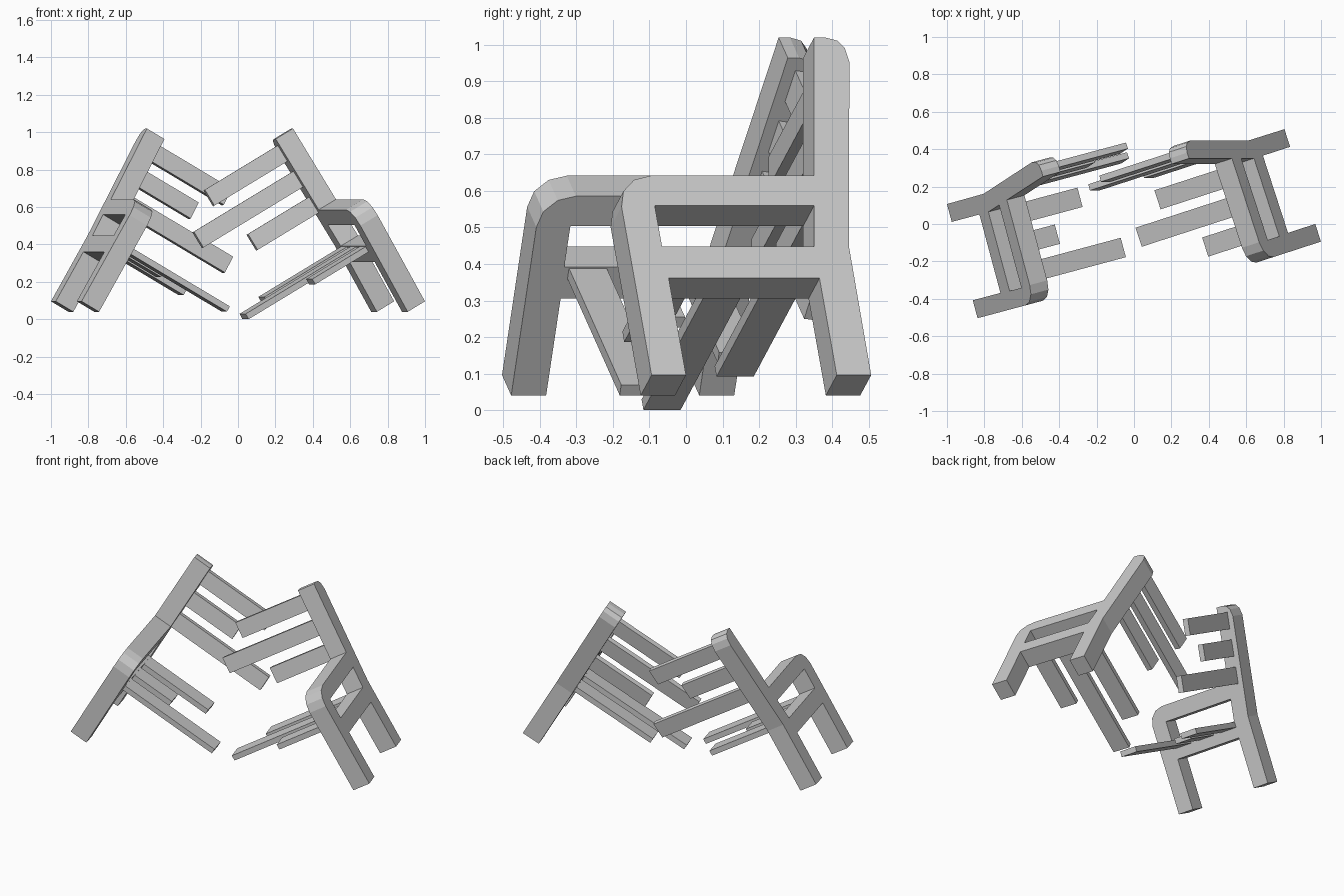
import bpy, bmesh
from math import radians, sin, cos
from mathutils import Matrix, Vector

if "Cube" in bpy.data.objects:
    bpy.data.objects.remove(bpy.data.objects["Cube"])

# Side frame profile: (depth, height), with arm opening
ARC = [(-0.099 * cos(radians(a)), 0.532 + 0.098 * sin(radians(a))) for a in (90, 60, 30, 0)]
OUTLINE = [(-.099, 0), (0, 0), (0, .306), (.434, .306), (.434, 0), (.533, 0),
           (.535, .406), (.631, .99), (.625, 1.033), (.607, 1.057), (.574, 1.067),
           (.542, 1.067), (.471, .63)] + ARC
HOLE = [(-.003, .406), (.435, .406), (.456, .536), (-.003, .536)]
THICK = 0.112
LEAN = 0.162


def link(name, mesh, matrix):
    ob = bpy.data.objects.new(name, mesh)
    bpy.context.collection.objects.link(ob)
    ob.matrix_world = matrix
    return ob


def side_frame(name, matrix, side):
    cu = bpy.data.curves.new(name, 'CURVE')
    cu.dimensions = '2D'
    cu.fill_mode = 'BOTH'
    cu.extrude = THICK / 2
    for pts in (OUTLINE, HOLE):
        sp = cu.splines.new('POLY')
        sp.points.add(len(pts) - 1)
        for p, (v, h) in zip(sp.points, pts):
            p.co = (v, h, 0, 1)
        sp.use_cyclic_u = True
    tmp = bpy.data.objects.new("profile_helper", cu)
    bpy.context.collection.objects.link(tmp)
    bpy.context.view_layer.update()
    dg = bpy.context.evaluated_depsgraph_get()
    me = bpy.data.meshes.new_from_object(tmp.evaluated_get(dg))
    bpy.data.objects.remove(tmp)
    bm = bmesh.new()
    bm.from_mesh(me)
    bmesh.ops.translate(bm, verts=bm.verts, vec=(0, 0, side * THICK / 2))
    bmesh.ops.remove_doubles(bm, verts=bm.verts, dist=1e-4)
    bmesh.ops.recalc_face_normals(bm, faces=bm.faces)
    for f in bm.faces:
        f.smooth = False
    bm.to_mesh(me)
    bm.free()
    link(name, me, matrix)


def slat(name, matrix, side, quad, length):
    # extrude a four-point section inward from the frame
    bm = bmesh.new()
    face = bm.faces.new([bm.verts.new((v, h, side * 0.1)) for v, h in quad])
    ext = bmesh.ops.extrude_face_region(bm, geom=[face], use_keep_orig=True)
    vs = [g for g in ext['geom'] if isinstance(g, bmesh.types.BMVert)]
    bmesh.ops.translate(bm, verts=vs, vec=(0, 0, side * (length - 0.1)))
    bmesh.ops.recalc_face_normals(bm, faces=bm.faces)
    me = bpy.data.meshes.new(name)
    bm.to_mesh(me)
    bm.free()
    link(name, me, matrix)


def bench_half(label, lean, yaw, origin, back_lengths, seat_lengths):
    # lean = +1 tips towards +x, -1 towards -x
    t, a = radians(30), radians(yaw)
    d = Vector((-sin(a), cos(a), 0))
    u = Vector((lean * sin(t) * cos(a), lean * sin(t) * sin(a), cos(t)))
    m = Matrix((d, u, d.cross(u))).transposed().to_4x4()
    m.translation = origin
    side_frame(label + "_side_frame", m, lean)
    # backrest slats, top to bottom
    for i, (top, n) in enumerate(zip((1.027, .868, .709), back_lengths)):
        bot = top - 0.098
        vt, vb = (.435 + LEAN * (h - .406) + .033 for h in (top, bot))
        slat(f"{label}_back_slat_{i + 1}", m, lean,
             [(vb, bot), (vb + .034, bot - .005), (vt + .034, top - .005), (vt, top)], n)
    # seat slats, front to back
    for i, (v, n) in enumerate(zip((.011, .171, .33), seat_lengths)):
        slat(f"{label}_seat_slat_{i + 1}", m, lean,
             [(v, .369), (v + .107, .369), (v + .107, .402), (v, .402)], n)


# The two broken halves of the bench
bench_half("right", -1, 18, (.969, 0, .096), (.585, .758, .508), (.458, .83, .648))
bench_half("left", 1, 15, (-.862, -.408, .096), (.575, .447, .75), (.75, .378, .572))
